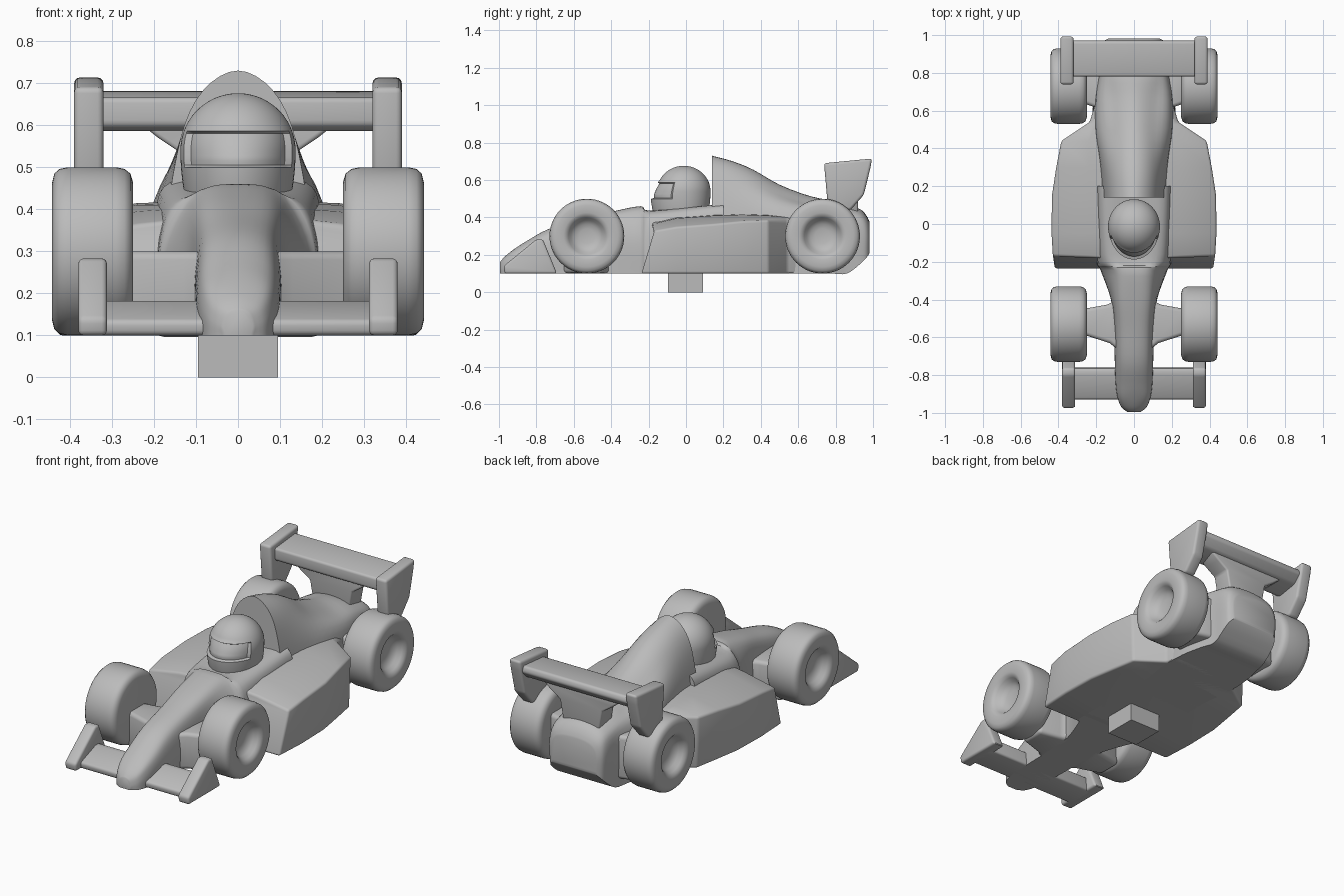
import bpy, bmesh, math
from mathutils import Vector

if "Cube" in bpy.data.objects:
    bpy.data.objects.remove(bpy.data.objects["Cube"])

grey = bpy.data.materials.new("plain grey")
grey.diffuse_color = (0.5, 0.5, 0.5, 1)
grey.use_nodes = True
grey.node_tree.nodes["Principled BSDF"].inputs["Base Color"].default_value = grey.diffuse_color


def finish(name, bm, bevel=0.0, segs=3):
    bmesh.ops.remove_doubles(bm, verts=bm.verts, dist=0.0003)
    bmesh.ops.recalc_face_normals(bm, faces=bm.faces)
    if bevel:
        edges = [e for e in bm.edges if len(e.link_faces) == 2 and e.calc_face_angle(0) > 0.45]
        bmesh.ops.bevel(bm, geom=edges, offset=bevel, segments=segs, profile=0.5,
                        affect='EDGES', clamp_overlap=True)
    me = bpy.data.meshes.new(name)
    bm.to_mesh(me)
    bm.free()
    me.materials.append(grey)
    ob = bpy.data.objects.new(name, me)
    bpy.context.collection.objects.link(ob)
    return ob


def spline(pts, n):
    """Catmull-Rom through tuples of any length."""
    out = []
    for i in range(len(pts) - 1):
        a, b, c, d = pts[max(i - 1, 0)], pts[i], pts[i + 1], pts[min(i + 2, len(pts) - 1)]
        for k in range(n):
            t = k / n
            out.append(tuple(0.5 * (2 * q + (r - p) * t + (2 * p - 5 * q + 4 * r - s) * t * t
                                    + (3 * q - p - 3 * r + s) * t ** 3)
                             for p, q, r, s in zip(a, b, c, d)))
    out.append(tuple(pts[-1]))
    return out


def loft(name, rows, round_n=0, bevel=0.0, tweak=None):
    """Rows: y, floor z, floor half width, mid half width, mid z, top half width, top z, crest z."""
    bm = bmesh.new()
    rings = []
    for i, (y, z0, wb, wm, zm, wt, zt, z1) in enumerate(rows):
        half = [(wb, z0), (wm, zm), (wt, zt), (0, z1)]
        full = half + [(-x, z) for x, z in half[-2::-1]]
        if round_n:
            full = spline(full, round_n)
        pts = [Vector((x, y, z)) for x, z in full]
        if tweak:
            pts = [tweak(i, p) for p in pts]
        rings.append([bm.verts.new(p) for p in pts])
    for a, b in zip(rings, rings[1:]):
        for j in range(len(a)):
            k = (j + 1) % len(a)
            bm.faces.new((a[j], a[k], b[k], b[j]))
    bm.faces.new(rings[0])
    bm.faces.new(rings[-1])
    return finish(name, bm, bevel)


def prism(name, pts, axis, a, b, bevel=0.0):
    """Extrude a flat outline from a to b along the axis."""
    bm = bmesh.new()
    place = {'x': lambda p, t: (t, p[0], p[1]), 'y': lambda p, t: (p[0], t, p[1]),
             'z': lambda p, t: (p[0], p[1], t)}[axis]
    ends = [[bm.verts.new(place(p, t)) for p in pts] for t in (a, b)]
    for e in ends:
        bm.faces.new(e)
    for j in range(len(pts)):
        k = (j + 1) % len(pts)
        bm.faces.new((ends[0][j], ends[0][k], ends[1][k], ends[1][j]))
    return finish(name, bm, bevel)


def wheel(name, side, y):
    prof = [(0, .25), (.165, .25), (.185, .256), (.196, .27), (.2, .29), (.2, .405), (.196, .425),
            (.185, .437), (.165, .442), (.125, .442), (.11, .437), (.098, .425), (.085, .405),
            (.065, .39), (.04, .384), (0, .382)]
    bm = bmesh.new()
    vs = [bm.verts.new((side * x, y, .3 + r)) for r, x in prof]
    es = [bm.edges.new(p) for p in zip(vs, vs[1:])]
    bmesh.ops.spin(bm, geom=vs + es, cent=(0, y, .3), axis=(1, 0, 0),
                   angle=2 * math.pi, steps=56)
    finish(name, bm)


# nose and cockpit tub
loft("nose_and_tub", spline([
    (-.995, .1, .03, .035, .12, .025, .15, .16),
    (-.97, .1, .065, .065, .14, .05, .175, .19),
    (-.92, .1, .085, .085, .17, .065, .215, .23),
    (-.85, .1, .095, .095, .2, .07, .255, .275),
    (-.73, .1, .1, .1, .23, .075, .315, .34),
    (-.55, .1, .105, .105, .26, .08, .365, .39),
    (-.4, .1, .12, .12, .28, .09, .405, .43),
    (-.245, .1, .175, .17, .3, .1, .435, .46),
    (-.2, .1, .2, .185, .33, .135, .425, .435),
    (0, .1, .2, .195, .35, .15, .445, .445),
    (.2, .1, .2, .2, .36, .16, .465, .465)], 4), round_n=5)

# engine cover with tall upright front
loft("engine_cover", spline([
    (.14, .1, .2, .155, .48, .1, .66, .73),
    (.25, .1, .2, .165, .46, .1, .64, .7),
    (.36, .1, .2, .18, .44, .1, .6, .655),
    (.5, .1, .22, .2, .42, .1, .53, .575),
    (.66, .1, .215, .2, .4, .11, .475, .515),
    (.78, .1, .19, .185, .38, .12, .46, .49),
    (.86, .1, .17, .175, .36, .13, .44, .465),
    (.93, .15, .165, .17, .34, .13, .42, .445),
    (.965, .185, .155, .16, .32, .12, .39, .41),
    (.982, .21, .13, .135, .3, .1, .36, .375)], 3), round_n=5)


# side pods with a swept-back front face
def sweep_front(i, p):
    if i == 0:
        p.y += .3 * (p.z - .1) + .1 * (abs(p.x) - .3)
    return p


loft("side_pods", [
    (-.25, .1, .42, .43, .33, .24, .365, .39),
    (-.05, .1, .43, .437, .35, .24, .395, .41),
    (.15, .1, .425, .435, .365, .24, .41, .42),
    (.3, .1, .4, .412, .38, .24, .415, .42),
    (.44, .1, .375, .385, .385, .24, .41, .42),
    (.54, .1, .23, .235, .38, .21, .4, .41),
    (.62, .1, .21, .21, .36, .18, .39, .4)], bevel=.012, tweak=sweep_front)

# helmet: sphere with straight lower half, chin bar and sunken visor
bm = bmesh.new()
bmesh.ops.create_uvsphere(bm, u_segments=72, v_segments=72, radius=1)
for v in bm.verts:
    u, f, w = v.co
    n = math.hypot(u, f)
    if w < 0 and n > .5:
        h = (1 - .12 * w * w) / n
        u, f = u * h, f * h
    x, y, z = u * .137, f * .143, max(.54 + w * .136, .43)
    if f < 0:
        y -= .035 * -f * min(1, max(0, (.6 - z) / .08))
    if f < -.38 and .5 < z < .582:
        x, y = x * .9, y * .9
    v.co = (x, y - .012, z)
finish("helmet", bm)

# front wing
prism("front_wing", [(-.925, .1), (-.93, .135), (-.8, .182), (-.765, .182), (-.76, .1)],
      'x', -.35, .35, .012)

# rear wing and its central pylon
prism("rear_wing", [(.78, .665), (.965, .682), (.975, .65), (.93, .605), (.81, .585), (.782, .6)],
      'x', -.36, .36, .012)
prism("rear_wing_pylon", [(-.24, .61), (-.19, .57), (-.13, .53), (-.11, .42),
                          (.11, .42), (.13, .53), (.19, .57), (.24, .61)], 'y', .81, .92, .01)

for s, side in ((-1, "left"), (1, "right")):
    # wheels
    wheel(side + "_front_wheel", s, -.53)
    wheel(side + "_rear_wheel", s, .73)
    # wing end plates
    prism(side + "_front_end_plate",
          [(-.97, .1), (-.975, .14), (-.8, .283), (-.765, .283), (-.69, .1)],
          'x', s * .312, s * .38, .012)
    prism(side + "_rear_end_plate",
          [(.738, .69), (.995, .715), (.985, .66), (.95, .52), (.88, .44), (.76, .44)],
          'x', s * .32, s * .39, .014)
    # suspension arms
    prism(side + "_front_arm", [(s * .08, -.67), (s * .13, -.63), (s * .27, -.585),
                                (s * .27, -.45), (s * .13, -.425), (s * .08, -.38)],
          'z', .1, .3, .02)
    prism(side + "_rear_arm", [(s * .1, .58), (s * .27, .64), (s * .27, .82), (s * .1, .86)],
          'z', .14, .38, .02)

# mounting block under the floor
prism("mount_block", [(-.095, -.095), (.095, -.095), (.095, .09), (-.095, .09)], 'z', 0, .11)

# smooth shading with sharp creases kept
for ob in bpy.context.collection.objects:
    ob.select_set(True)
    bpy.context.view_layer.objects.active = ob
bpy.ops.object.shade_smooth_by_angle(angle=math.radians(38))
